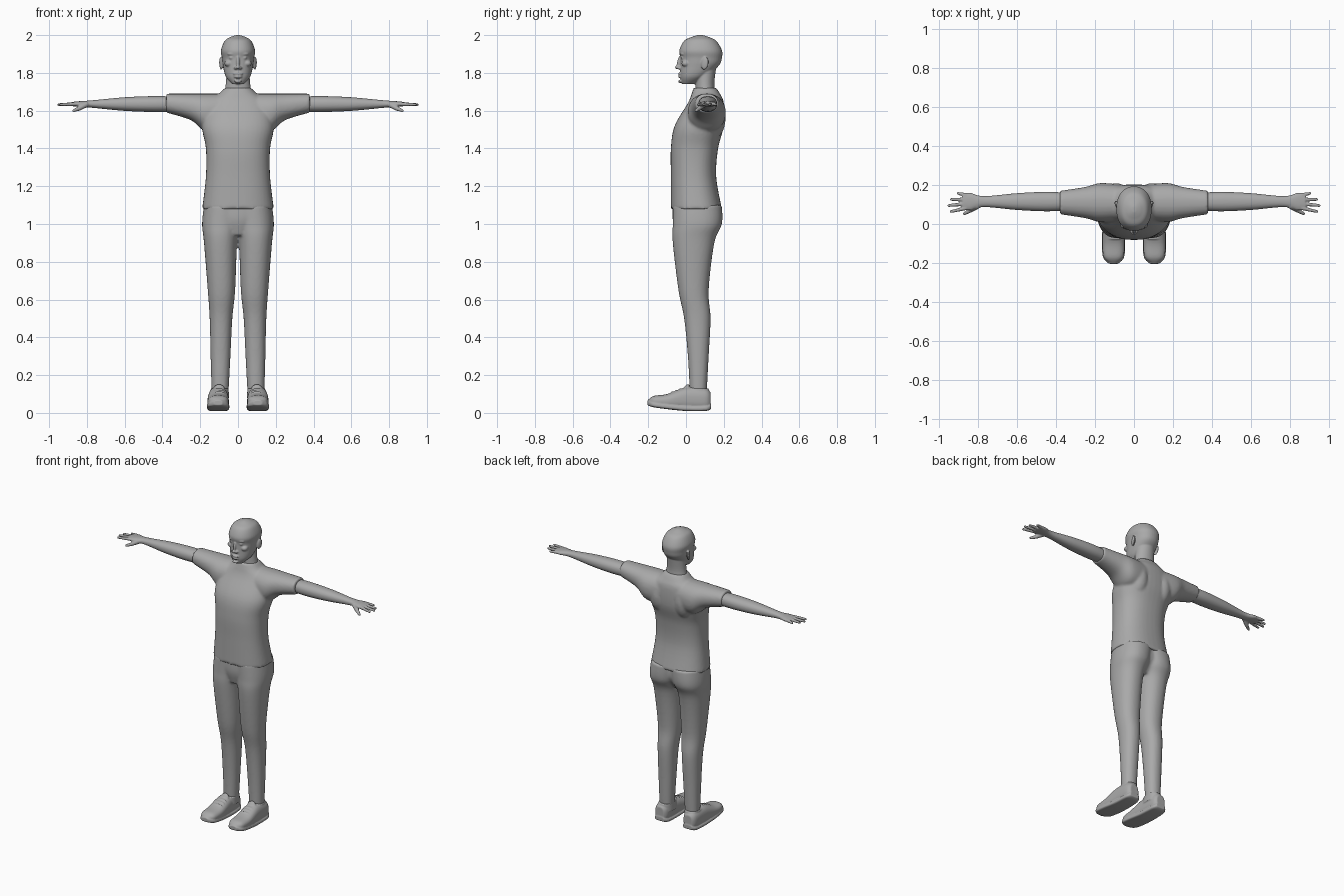
import bpy
import bmesh
import math
from mathutils import Matrix, Vector, Euler

cube = bpy.data.objects.get("Cube")
if cube:
    bpy.data.objects.remove(cube, do_unlink=True)

GREY = (0.4, 0.4, 0.4, 1)
grey = bpy.data.materials.new("matte_grey")
grey.use_nodes = True
grey.diffuse_color = GREY
grey.node_tree.nodes["Principled BSDF"].inputs["Base Color"].default_value = GREY

SIDES = (("left", 1), ("right", -1))


def spline(rows, steps=6):
    """Smooth in-between rows through the given rows."""
    rows = [Vector(row) for row in rows]
    result = []
    for i, start in enumerate(rows[:-1]):
        end = rows[i + 1]
        before = rows[max(i - 1, 0)]
        after = rows[min(i + 2, len(rows) - 1)]
        leave, arrive = (end - before) / 2, (after - start) / 2
        for step in range(steps):
            t = step / steps
            ease = t * t * (3 - 2 * t)
            result.append(start.lerp(end, ease)
                          + leave * (t * (1 - t) ** 2) - arrive * (t * t * (1 - t)))
    return result + [rows[-1]]


def loft(bm, axis, rows, side=1, power=2.2, sides=40):
    """Closed tube along an axis; rows are (position, low, high, low, high)."""
    place = {"x": lambda t, a, b: (side * t, a, b),
             "y": lambda t, a, b: (side * a, t, b),
             "z": lambda t, a, b: (side * a, b, t)}
    place["z"] = lambda t, a, b: (side * a, b, t)
    rings = []
    for position, a_low, a_high, b_low, b_high in spline(rows):
        ring = []
        for i in range(sides):
            angle = math.tau * i / sides
            u, v = (math.copysign(abs(w) ** (2 / power), w)
                    for w in (math.cos(angle), math.sin(angle)))
            a = (a_low + a_high + u * (a_high - a_low)) / 2
            b = (b_low + b_high + v * (b_high - b_low)) / 2
            ring.append(bm.verts.new(place[axis](position, a, b)))
        rings.append(ring)
    for lower, upper in zip(rings, rings[1:]):
        for i in range(sides):
            bm.faces.new((lower[i - 1], lower[i], upper[i], upper[i - 1]))
    bm.faces.new(rings[0][::-1])
    bm.faces.new(rings[-1])


def even(rows, middle=0):
    """Turn rows of (position, half width, low, high) into full rows."""
    return [(t, middle - half, middle + half, low, high) for t, half, low, high in rows]


def blob(bm, centre, radii, turn=(0, 0, 0)):
    matrix = (Matrix.Translation(centre) @ Euler(turn).to_matrix().to_4x4()
              @ Matrix.Diagonal((*radii, 1)))
    bmesh.ops.create_icosphere(bm, subdivisions=3, radius=1, matrix=matrix)


def finger(bm, side, start, end, thick, thin):
    """Tapered rod with a round tip."""
    start, end = (Vector((side * x, y, z)) for x, y, z in (start, end))
    turn = (end - start).to_track_quat("Z", "Y").to_matrix().to_4x4()
    bmesh.ops.create_cone(bm, cap_ends=True, segments=16, radius1=thick, radius2=thin,
                          depth=(end - start).length,
                          matrix=Matrix.Translation((start + end) / 2) @ turn)
    blob(bm, end, (thin, thin, thin))


def finish(bm, name, voxel):
    """Fuse the overlapping shapes into one smooth skin."""
    bmesh.ops.recalc_face_normals(bm, faces=bm.faces)
    mesh = bpy.data.meshes.new(name)
    bm.to_mesh(mesh)
    bm.free()
    mesh.materials.append(grey)
    obj = bpy.data.objects.new(name, mesh)
    bpy.context.collection.objects.link(obj)
    fuse = obj.modifiers.new("fuse", "REMESH")
    fuse.mode = "VOXEL"
    fuse.voxel_size = voxel
    fuse.use_smooth_shade = True
    relax = obj.modifiers.new("relax", "SMOOTH")
    relax.factor = 0.5
    relax.iterations = 4


# Shirt: trunk, sleeves and shoulder blades
bm = bmesh.new()
loft(bm, "z", even([
    (1.08, .19, -.08, .19), (1.25, .17, -.08, .16), (1.4, .17, -.08, .17),
    (1.52, .19, -.06, .2), (1.64, .16, .01, .2), (1.69, .1, .03, .18),
    (1.72, .07, .04, .16)]), power=2.4)
for word, side in SIDES:
    sleeve = [(.05, .09, .1), (.17, .1, .1), (.25, .08, .07), (.38, .06, .05)]
    loft(bm, "x", [(x, .11 - wide, .11 + wide, 1.69 - 2 * tall, 1.69)
                   for x, wide, tall in sleeve], side)
    blob(bm, (side * .09, .13, 1.56), (.07, .08, .12))
finish(bm, "shirt", .008)

# Trousers: two legs joined by the hips
bm = bmesh.new()
for word, side in SIDES:
    loft(bm, "z", [
        (.11, .05, .14, .02, .11), (.3, .04, .145, .01, .12), (.5, .03, .15, -.01, .13),
        (.65, .015, .16, -.04, .12), (.9, .004, .18, -.07, .15),
        (1, -.02, .19, -.07, .19), (1.1, -.04, .18, -.07, .19)], side)
loft(bm, "z", even([(.94, .06, -.05, .12), (1.02, .16, -.07, .17), (1.1, .18, -.07, .17)]))
finish(bm, "trousers", .008)

# Head with neck, face and ears
bm = bmesh.new()
loft(bm, "z", even([(1.66, .08, .05, .16), (1.74, .065, .05, .15), (1.83, .06, .05, .16)]),
     power=2)
loft(bm, "z", even([
    (1.74, .03, -.02, .04), (1.78, .065, -.03, .11), (1.84, .08, -.03, .175),
    (1.88, .085, -.03, .19), (1.92, .09, -.035, .19), (1.97, .07, -.01, .16),
    (1.99, .04, .03, .12), (2, .01, .06, .09)]))
nose_tip = Vector((0, -.044, 1.83))
blob(bm, nose_tip, (.012, .015, .011))
blob(bm, nose_tip + Vector((0, .01, .03)), (.009, .013, .035), (-.25, 0, 0))
for z, wide in ((1.795, .026), (1.78, .022), (1.755, .02)):
    blob(bm, (0, -.03, z), (wide, .012, .008))
for word, side in SIDES:
    blob(bm, (side * .013, -.036, 1.826), (.009, .011, .008))
    blob(bm, (side * .034, -.015, 1.88), (.014, .013, .009))
    blob(bm, (side * .036, -.02, 1.9), (.022, .01, .007), (0, 0, side * .3))
    blob(bm, (side * .05, 0, 1.85), (.022, .024, .018))
    blob(bm, (side * .09, .1, 1.85), (.008, .02, .035), (-.2, 0, side * -.3))
finish(bm, "head", .004)

# Arms with hands
for word, side in SIDES:
    bm = bmesh.new()
    arm = [(.34, .045, .04), (.45, .05, .042), (.6, .043, .036), (.77, .028, .02),
           (.84, .045, .015), (.88, .04, .011)]
    loft(bm, "x", [(x, .115 - wide, .115 + wide, 1.635 - tall, 1.635 + tall)
                   for x, wide, tall in arm], side)
    for k in range(4):
        y = .082 + k * .022
        reach = .95 - .012 * (k - 1) ** 2
        finger(bm, side, (.86, y, 1.635), (reach, y + (k - 2) * .009, 1.632), .011, .0075)
    knuckle = (.84, .07, 1.612)
    finger(bm, side, (.8, .095, 1.635), knuckle, .016, .012)
    finger(bm, side, knuckle, (.87, .053, 1.6), .012, .008)
    finish(bm, word + "_arm", .004)

# Shoes: upper with ankle collar, tongue, laces and a wider flat sole
for word, side in SIDES:
    bm = bmesh.new()
    shoe = [(-.2, .02, .04, .07), (-.17, .05, .03, .09), (-.1, .057, .02, .1),
            (0, .053, .01, .135), (.1, .047, .01, .13), (.13, .03, .02, .11)]
    loft(bm, "y", even(shoe, .105), side, power=2.5)
    loft(bm, "y", even([(y * 1.02, half + .003, low, low + .027)
                        for y, half, low, high in shoe], .105), side, power=4)
    loft(bm, "z", even([(.08, .05, -.01, .125), (.13, .047, 0, .12)], .097), side)
    blob(bm, (side * .1, 0, .125), (.03, .014, .03), (-.5, 0, 0))
    for k in range(3):
        blob(bm, (side * .1, -.03 - k * .022, .12 - k * .008), (.034, .007, .01))
    finish(bm, word + "_shoe", .004)
